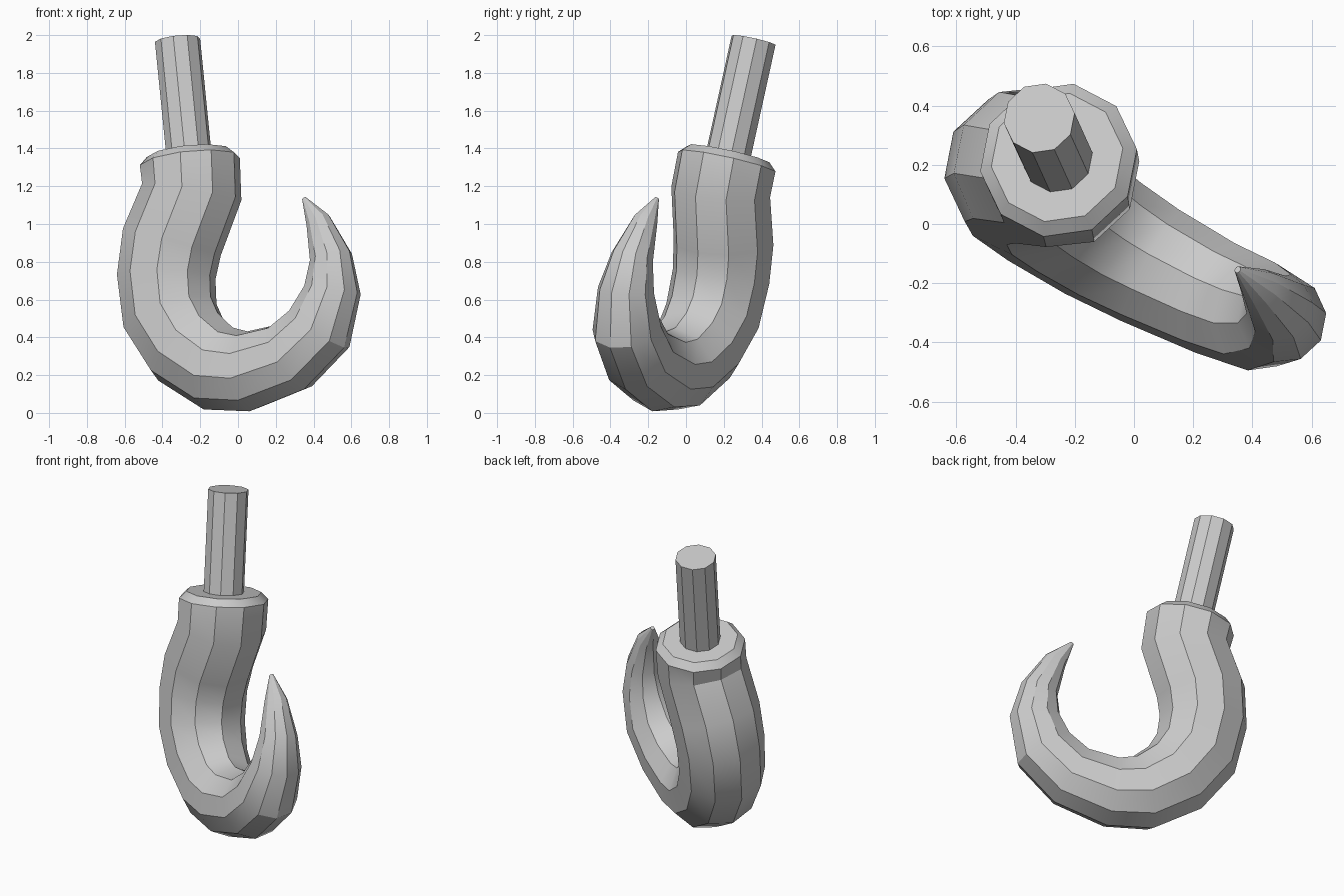
import bpy, bmesh, math
from mathutils import Vector

if "Cube" in bpy.data.objects:
    bpy.data.objects.remove(bpy.data.objects["Cube"])

SIDES = 10
TOP = Vector((-0.26, 0.225, 1.37))            # centre of the collar's top face
AXIS = Vector((-0.097, 0.214, 0.972)).normalized()
SIDE = Vector((0.4825, 0.864, -0.142)).normalized()   # normal of the hook's plane


def on_plane(x, z):
    """Lift a front-view point onto the tilted plane of the hook."""
    dx, dz = x - TOP.x, z - TOP.z
    return Vector((x, TOP.y - (SIDE.x * dx + SIDE.z * dz) / SIDE.y, z))


def sweep(name, centres, radii, tangents):
    bm = bmesh.new()
    rings = []
    for c, r, t in zip(centres, radii, tangents):
        across = t.cross(SIDE).normalized()
        ring = []
        for i in range(SIDES):
            a = 2 * math.pi * i / SIDES
            ring.append(bm.verts.new(c + r * (math.cos(a) * across + math.sin(a) * SIDE)))
        rings.append(ring)
    for a, b in zip(rings, rings[1:]):
        for i in range(SIDES):
            j = (i + 1) % SIDES
            bm.faces.new((a[i], a[j], b[j], b[i]))
    bm.faces.new(rings[0])
    bm.faces.new(rings[-1])
    bmesh.ops.recalc_face_normals(bm, faces=bm.faces)
    mesh = bpy.data.meshes.new(name)
    bm.to_mesh(mesh)
    bm.free()
    obj = bpy.data.objects.new(name, mesh)
    bpy.context.collection.objects.link(obj)
    bpy.ops.object.select_all(action='DESELECT')
    obj.select_set(True)
    bpy.context.view_layer.objects.active = obj
    bpy.ops.object.shade_smooth_by_angle(angle=math.radians(30))
    return obj


# Hook: front-view centre line (x, z) and radius, from collar to tip
path = [
    (-0.260, 1.370, 0.225), (-0.255, 1.330, 0.268), (-0.245, 1.170, 0.268),
    (-0.350, 0.905, 0.270), (-0.380, 0.720, 0.263), (-0.360, 0.515, 0.258),
    (-0.265, 0.350, 0.245), (-0.105, 0.235, 0.230), (0.055, 0.220, 0.215),
    (0.275, 0.295, 0.198), (0.430, 0.445, 0.188), (0.500, 0.650, 0.152),
    (0.492, 0.825, 0.114), (0.425, 1.015, 0.068), (0.350, 1.135, 0.012),
]
centres = [on_plane(x, z) for x, z, r in path]
radii = [r for x, z, r in path]
tangents = [-AXIS, -AXIS]
for k in range(2, len(path)):
    nxt = centres[min(k + 1, len(path) - 1)]
    before = (centres[k] - centres[k - 1]).normalized()
    after = (nxt - centres[k]).normalized() if k + 1 < len(path) else before
    tangents.append((before + after).normalized())
sweep("hook", centres, radii, tangents)

# Shank: straight rod set into the collar
sweep("shank", [TOP - AXIS * 0.02, TOP + AXIS * 0.62], [0.121, 0.121], [-AXIS, -AXIS])
